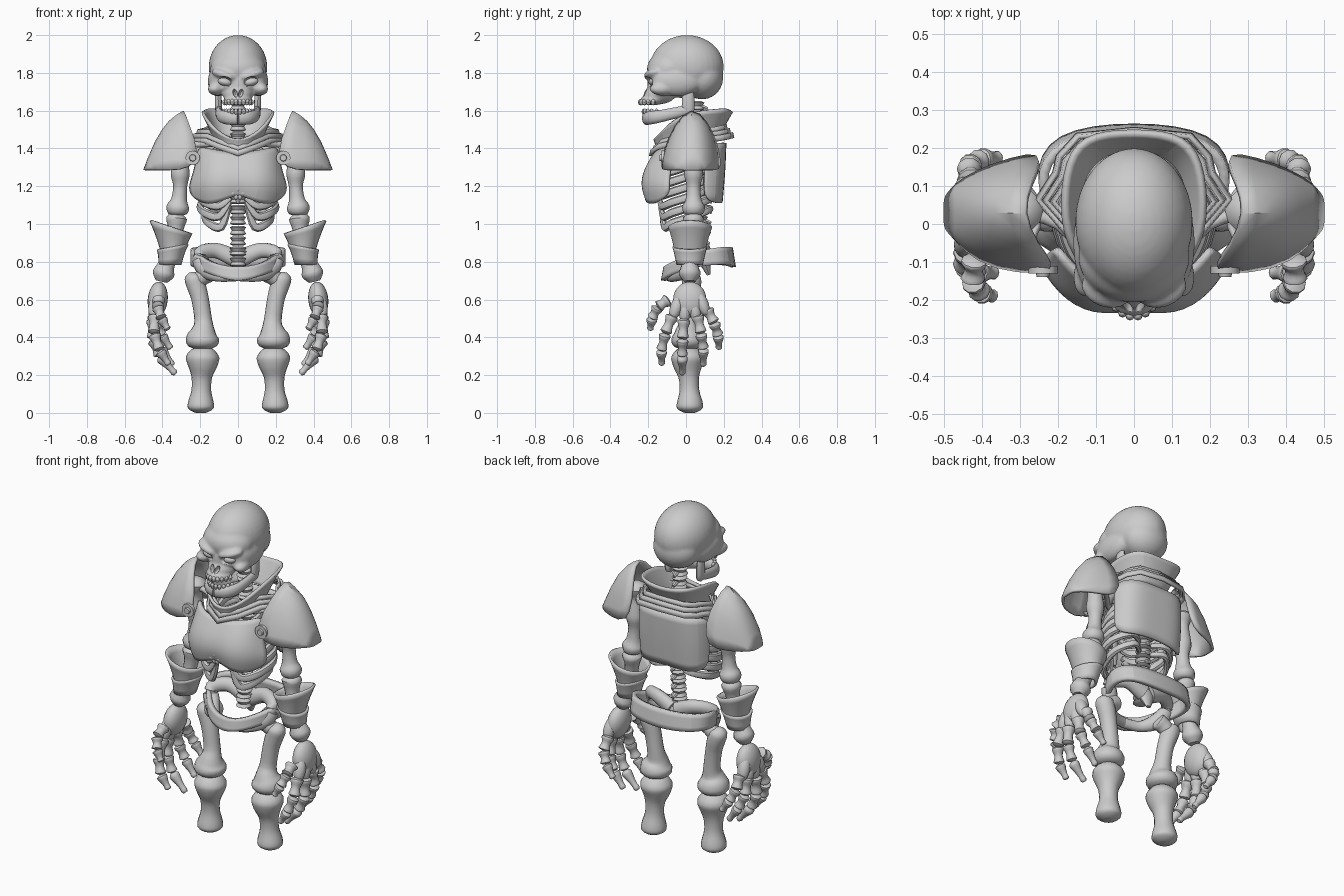
import bpy, bmesh, math
from mathutils import Vector, Matrix

def finish(name, bm, mirror=False, weld=False):
    bmesh.ops.recalc_face_normals(bm, faces=bm.faces)
    me = bpy.data.meshes.new(name)
    bm.to_mesh(me)
    bm.free()
    ob = bpy.data.objects.new(name, me)
    bpy.context.collection.objects.link(ob)
    if mirror:
        m = ob.modifiers.new("mirror", 'MIRROR')
        m.use_mirror_merge = weld
    return ob

def smooth_path(pts, steps):
    P = [Vector(p) for p in pts]
    out = []
    for i in range(len(P) - 1):
        a, b, c, d = P[max(i - 1, 0)], P[i], P[i + 1], P[min(i + 2, len(P) - 1)]
        for k in range(steps):
            t = k / steps
            out.append(b + (c - a) * (t / 2) + (a * 2 - b * 5 + c * 4 - d) * (t * t / 2)
                       + (b * 3 - a - c * 3 + d) * (t ** 3 / 2))
    return out + [P[-1]]

def add_sweep(bm, pts, flat=1, ref=(0, 1, 0), n=12, steps=3):
    """pts are (x, y, z, radius)"""
    path = smooth_path(pts, steps)
    rings = []
    for i, p in enumerate(path):
        t = (path[min(i + 1, len(path) - 1)] - path[max(i - 1, 0)]).xyz.normalized()
        b = Vector(ref).cross(t).normalized()
        c = t.cross(b)
        r = max(p.w, .003)
        rings.append([bm.verts.new(p.xyz + b * (r * math.cos(a)) + c * (r * flat * math.sin(a)))
                      for a in (2 * math.pi * k / n for k in range(n))])
    for r0, r1 in zip(rings, rings[1:]):
        for k in range(n):
            bm.faces.new((r0[k], r0[k - 1], r1[k - 1], r1[k]))
    bm.faces.new(rings[0])
    bm.faces.new(rings[-1][::-1])

def sweep(name, pts, mirror=True, **kw):
    bm = bmesh.new()
    add_sweep(bm, pts, **kw)
    return finish(name, bm, mirror)

def balls(name, items, mirror=False, u=20, v=14):
    """Ellipsoids given as centre, radii and optional rotation"""
    bm = bmesh.new()
    for c, r, *rot in items:
        m = Matrix.Translation(c)
        for ang, ax in zip(rot[0] if rot else (), 'XYZ'):
            m = m @ Matrix.Rotation(ang, 4, ax)
        bmesh.ops.create_uvsphere(bm, u_segments=u, v_segments=v, radius=1,
                                  matrix=m @ Matrix.Diagonal((*r, 1)))
    return finish(name, bm, mirror)

def plate(name, rows, thick=.018, closed=False, weld=True, level=2):
    """Armour sheet lofted through rows of points, mirrored and thickened"""
    bm = bmesh.new()
    R = [[bm.verts.new(p) for p in row] for row in rows]
    n = len(rows[0])
    for a, b in zip(R, R[1:]):
        for k in range(0 if closed else 1, n):
            bm.faces.new((a[k - 1], a[k], b[k], b[k - 1]))
    ob = finish(name, bm, True, weld)
    if level:
        s = ob.modifiers.new("smooth", 'SUBSURF')
        s.levels = s.render_levels = level
    t = ob.modifiers.new("thickness", 'SOLIDIFY')
    t.thickness, t.offset = thick, 0
    return ob

# Skull: merged ellipsoids with carved sockets
parts = [((0, .005, 1.832), (.155, .195, .168)), ((0, .085, 1.775), (.135, .112, .115)),
         ((0, -.085, 1.82), (.147, .122, .1)), ((0, -.14, 1.685), (.08, .085, .05)),
         ((0, -.175, 1.655), (.075, .07, .026)), ((0, -.12, 1.74), (.11, .085, .07))]
for s in (-1, 1):
    parts += [((s * .075, -.175, 1.79), (.07, .045, .026), (0, -s * .3, s * .35)),
              ((s * .112, -.12, 1.715), (.045, .075, .036), (0, 0, s * .3)),
              ((s * .105, -.05, 1.755), (.055, .13, .08))]
skull = balls("skull", parts, u=32, v=20)
m = skull.modifiers.new("merge", 'REMESH')
m.mode, m.voxel_size, m.use_smooth_shade = 'VOXEL', .009, True
m = skull.modifiers.new("soften", 'SMOOTH')
m.iterations = 6
cut = balls("socket_cutter", [((.07, -.22, 1.752), (.045, .06, .028), (0, -.25, 0)),
                              ((.016, -.23, 1.695), (.012, .04, .024), (0, .3, 0))], True)
cut.hide_render = True
cut.display_type = 'WIRE'
m = skull.modifiers.new("sockets", 'BOOLEAN')
m.operation, m.object = 'DIFFERENCE', cut
balls("eyes", [((.07, -.168, 1.752), (.04, .03, .022), (0, -.25, 0))], True)

# Lower jaw and teeth
sweep("jaw", [(.1, .02, 1.605, .018), (.1, -.07, 1.585, .02), (.085, -.15, 1.568, .022),
              (.05, -.195, 1.562, .024), (0, -.21, 1.56, .024)], flat=1.5, ref=(0, 0, 1))
sweep("jaw_hinge", [(.1, .02, 1.575, .01), (.102, .012, 1.6, .018), (.105, .012, 1.67, .018),
                    (.105, .015, 1.72, .012)], flat=1.8)
teeth = []
for k in range(5):
    a = .14 + k * .27
    x, y = .075 * math.sin(a), -.13 - .105 * math.cos(a)
    teeth += [((x, y - .008, 1.645), (.012, .012, .017)), ((x, y + .01, 1.595), (.011, .011, .016))]
balls("teeth", teeth, True, u=8, v=6)

# Spine
bm = bmesh.new()
for k in range(16):
    z, y = .8 + k * .055, .055 + .025 * math.sin(k / 15 * math.pi)
    add_sweep(bm, [(0, y, z - .025, .028), (0, y, z - .017, .043), (0, y, z, .032),
                   (0, y, z + .017, .043), (0, y, z + .025, .028)], steps=1)
    add_sweep(bm, [(0, y + .02, z, .015), (0, y + .06, z - .015, .009)], ref=(0, 0, 1), n=6, steps=1)
finish("spine", bm)

# Ribs and sternum
bm = bmesh.new()
for k in range(7):
    z, w = 1.41 - k * .055, (.13, .165, .185, .195, .2, .2, .175)[k]
    f = -.15 + .006 * k
    add_sweep(bm, [(.03, .08, z, .013), (w * .6, .13, z, .015), (w, .05, z - .035, .017),
                   (w * .88, -.07, z - .075, .018), (w * .5, f, z - .095, .017),
                   (.025 + .004 * k, f - .015, max(z - .08, 1.14 - .02 * max(0, k - 4)), .013)],
              flat=1.3, ref=(0, 0, 1), n=8, steps=4)
finish("ribs", bm, True)
sweep("sternum", [(0, -.14, 1.4, .03), (0, -.165, 1.28, .025), (0, -.175, 1.18, .03),
                  (0, -.16, 1.11, .008)], mirror=False, flat=.5)
balls("breast_ornament", [((0, -.215, 1.19), (.022, .015, .022)), ((.028, -.21, 1.165), (.018, .015, .018)),
                          ((.01, -.205, 1.145), (.014, .014, .018))], True, u=10, v=8)
sweep("collarbone", [(.02, -.13, 1.41, .018), (.1, -.1, 1.42, .014), (.2, .0, 1.42, .015), (.29, .03, 1.42, .02)], ref=(0, 0, 1))

# Breastplate and backplate
plate("breastplate", [
    [(0, -.165, 1.37), (.1, -.155, 1.385), (.17, -.11, 1.4), (.21, -.05, 1.41)],
    [(0, -.215, 1.28), (.11, -.222, 1.29), (.19, -.165, 1.29), (.22, -.085, 1.29)],
    [(0, -.222, 1.21), (.11, -.243, 1.2), (.205, -.185, 1.2), (.258, -.09, 1.2)],
    [(0, -.2, 1.165), (.09, -.215, 1.12), (.17, -.17, 1.1), (.245, -.09, 1.15)]])
plate("backplate", [
    [(0, .205, 1.43), (.12, .205, 1.43), (.19, .165, 1.43), (.215, .09, 1.42)],
    [(0, .2, 1.28), (.13, .2, 1.28), (.2, .16, 1.28), (.215, .1, 1.28)],
    [(0, .185, 1.12), (.12, .185, 1.11), (.19, .15, 1.11), (.215, .09, 1.14)]])

# Layered neck bands with pointed sides, then the flared collar
band = [(0, -.19, 1.36), (.1, -.145, 1.395), (.175, -.03, 1.425), (.258, .065, 1.425),
        (.21, .135, 1.435), (.2, .18, 1.44), (.15, .235, 1.45), (0, .25, 1.455)]
for k in range(3):
    s = 1 - .08 * k
    low = [(x * s, .03 + (y - .03) * s, z + .022 * k) for x, y, z in band]
    plate("neck_band", [low, [(x * .97, .03 + (y - .03) * .97, z + .03) for x, y, z in low]], .012, level=0)
plate("collar", [
    [(0, -.165, 1.39), (.09, -.12, 1.41), (.13, .0, 1.44), (.12, .11, 1.46), (.07, .16, 1.46), (0, .17, 1.46)],
    [(0, -.17, 1.41), (.1, -.125, 1.45), (.15, -.01, 1.5), (.145, .14, 1.53), (.09, .2, 1.53), (0, .205, 1.53)],
    [(0, -.18, 1.43), (.12, -.135, 1.49), (.19, -.03, 1.585), (.185, .14, 1.605), (.14, .235, 1.61), (0, .245, 1.59)]], .016)

# Shoulder guards with front rivet
plate("shoulder_guard", [
    [(.245, -.125, 1.29), (.205, -.115, 1.385), (.255, -.06, 1.52), (.295, .03, 1.625), (.27, .11, 1.54), (.24, .165, 1.42), (.265, .185, 1.29)],
    [(.37, -.115, 1.285), (.36, -.1, 1.4), (.355, -.04, 1.53), (.36, .03, 1.565), (.36, .1, 1.53), (.37, .14, 1.4), (.38, .15, 1.285)],
    [(.445, -.065, 1.285), (.445, -.055, 1.36), (.435, -.015, 1.43), (.435, .03, 1.445), (.435, .07, 1.43), (.445, .1, 1.36), (.45, .115, 1.285)],
    [(.472, -.03, 1.285)] + [(.494, y, 1.285) for y in (-.01, .01, .03, .05, .07)] + [(.475, .09, 1.285)]],
    .016, weld=False, level=1)
sweep("shoulder_rivet", [(.24, -.11, 1.35, .038), (.24, -.13, 1.35, .038), (.24, -.13, 1.35, .022),
                         (.24, -.125, 1.35, .02), (.24, -.14, 1.35, .016)], ref=(0, 0, 1), n=16, steps=1)

# Arms
sweep("upper_arm", [(.3, .035, 1.47, .02), (.3, .035, 1.44, .06), (.305, .035, 1.38, .04), (.306, .04, 1.31, .045),
                    (.306, .04, 1.26, .05), (.306, .04, 1.2, .037), (.312, .04, 1.13, .042),
                    (.318, .04, 1.09, .06), (.32, .04, 1.055, .05), (.32, .04, 1.045, .02)])
sweep("forearm", [(.32, .04, 1.06, .02), (.325, .04, 1.03, .055), (.33, .035, .97, .04), (.35, .025, .85, .035),
                  (.38, .02, .78, .045), (.395, .02, .735, .058), (.405, .02, .695, .03)])

def oval(cx, cy, z, rx, ry, lift=0, n=12):
    return [(cx + rx * math.cos(a), cy + ry * math.sin(a), z + lift * math.cos(a))
            for a in (2 * math.pi * k / n for k in range(n))]
plate("gauntlet", [oval(.355, .022, .985, .112, .115, .035), oval(.35, .022, .93, .085, .095, .02),
                   oval(.345, .02, .865, .063, .08, .0), oval(.345, .02, .86, .063, .08, 0)],
      .014, closed=True, weld=False, level=1)
plate("wrist_guard", [oval(.345, .02, .88, .082, .09, -.015), oval(.35, .02, .85, .068, .08, -.015),
                      oval(.36, .02, .785, .056, .066, 0)], .014, closed=True, weld=False, level=1)

# Hands
balls("palm", [((.425, .02, .6), (.053, .088, .095), (0, -.1, 0))]
      + [((.44, y, z), (.034, .033, .07), (.35 * t, -.1, 0)) for y, z, t in
         ((-.05, .56, -1), (-.005, .545, -.2), (.045, .55, .6), (.085, .58, 1.1))], True)
fingers = [[(.42, -.09, .6), (.425, -.15, .56), (.405, -.18, .5), (.37, -.19, .44)],
           [(.44, -.07, .52), (.445, -.11, .42), (.415, -.13, .33), (.365, -.128, .255)],
           [(.45, -.01, .5), (.45, -.018, .39), (.415, -.02, .3), (.33, -.02, .205)],
           [(.445, .06, .52), (.445, .08, .42), (.41, .092, .34), (.345, .092, .25)],
           [(.43, .11, .55), (.435, .15, .475), (.405, .17, .41), (.355, .175, .34)]]
bm = bmesh.new()
for f in fingers:
    for j, (a, b) in enumerate(zip(f, f[1:])):
        a, b, r = Vector(a), Vector(b), .034 - .003 * j
        tip = .65 if j == 2 else .95
        add_sweep(bm, [(*a.lerp(b, t), r * q) for t, q in
                       ((.0, .4), (.1, 1), (.25, .98), (.5, .72), (.75, tip * .9), (.9, tip), (1, .4))], n=10, steps=2)
finish("fingers", bm, True)

# Pelvis and belt
sweep("hip_bone", [(.02, .1, .82, .04), (.12, .09, .86, .035), (.2, .04, .84, .032), (.175, .01, .765, .04),
                   (.1, -.06, .725, .026), (0, -.09, .725, .024)], flat=1.2, ref=(0, .3, 1), steps=5)
sweep("sacrum", [(0, .08, .86, .05), (0, .1, .8, .05), (0, .12, .73, .015)], mirror=False, flat=.6)
plate("belt", [
    [(0, -.115, .765), (.11, -.09, .785), (.2, -.0, .83), (.255, .11, .87), (.21, .215, .88), (0, .245, .87)],
    [(0, -.13, .69), (.11, -.1, .72), (.2, -.0, .76), (.255, .12, .785), (.215, .235, .785), (0, .26, .765)]], .026)

# Legs
sweep("hip_joint", [(.14, .02, .745, .015), (.15, .02, .74, .045), (.18, .025, .725, .045), (.21, .03, .7, .04), (.22, .03, .69, .02)])
sweep("thigh", [(.24, .03, .745, .015), (.237, .03, .72, .047), (.22, .03, .67, .05), (.2, .025, .6, .046),
                (.184, .02, .49, .047), (.184, .01, .44, .062), (.188, .01, .405, .083), (.188, .01, .375, .087),
                (.188, .01, .35, .07), (.188, .01, .335, .03)], n=16)
sweep("shin", [(.185, .01, .35, .02), (.185, .01, .335, .06), (.187, .01, .295, .088), (.188, .01, .25, .078),
               (.192, .015, .19, .055), (.194, .018, .12, .052), (.196, .02, .06, .067),
               (.197, .02, .028, .069), (.197, .02, .01, .05), (.197, .02, .0, .025)], n=16)

bpy.ops.object.select_all(action='SELECT')
bpy.context.view_layer.objects.active = skull
bpy.ops.object.shade_smooth_by_angle(angle=math.radians(40))
